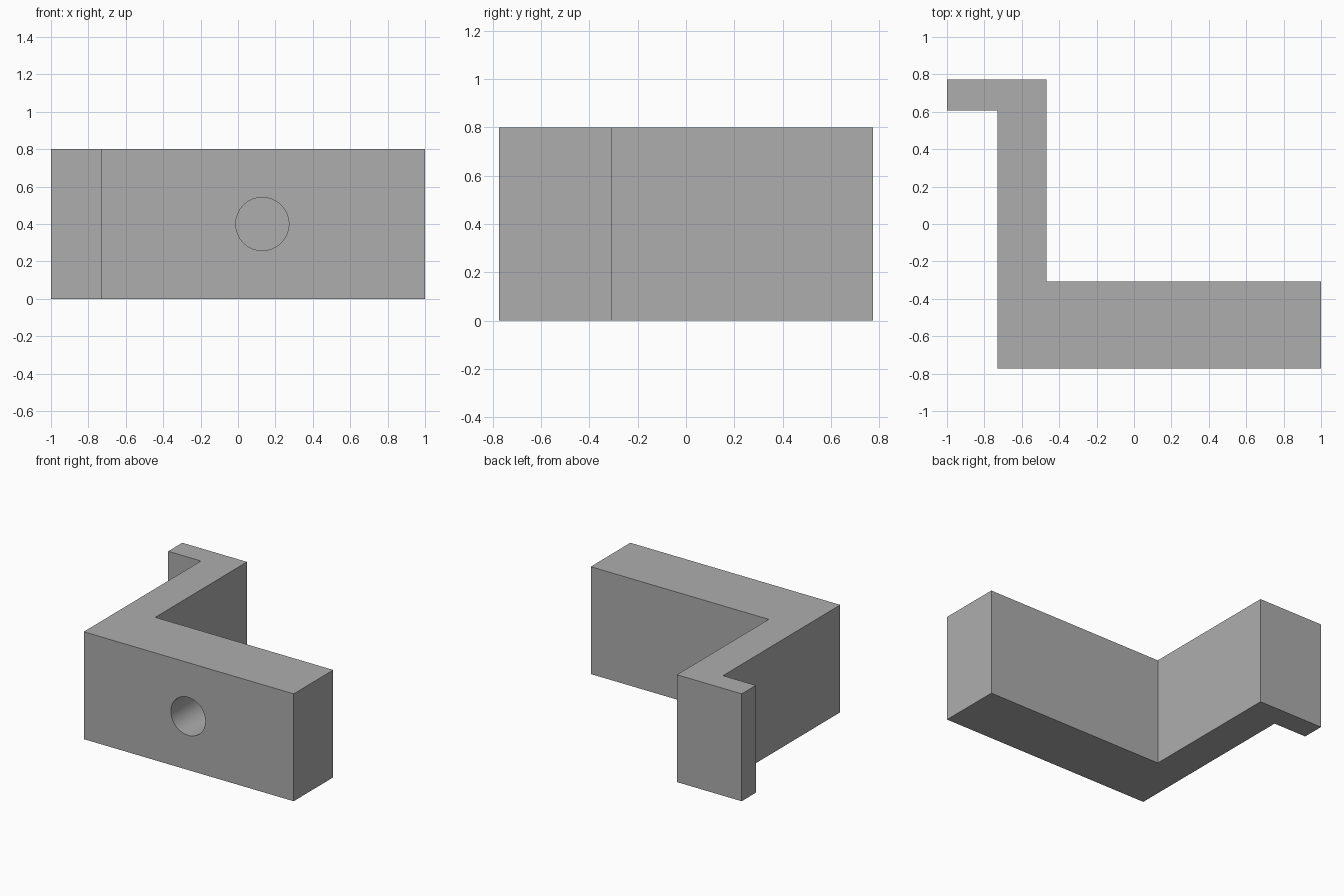
import bpy
import bmesh
import math
from mathutils import Matrix, Vector

default = bpy.data.objects.get("Cube")
if default:
    bpy.data.objects.remove(default, do_unlink=True)

HEIGHT = 0.8
FRONT = -0.773
HOLE_RADIUS = 0.142
HOLE_DEPTH = 0.37

grey = bpy.data.materials.new("plain grey")
grey.use_nodes = True
grey.diffuse_color = (0.42, 0.42, 0.42, 1)
grey.node_tree.nodes["Principled BSDF"].inputs["Base Color"].default_value = grey.diffuse_color


def add_object(name, bm):
    bmesh.ops.recalc_face_normals(bm, faces=bm.faces[:])
    mesh = bpy.data.meshes.new(name)
    bm.to_mesh(mesh)
    bm.free()
    mesh.materials.append(grey)
    obj = bpy.data.objects.new(name, mesh)
    bpy.context.collection.objects.link(obj)
    return obj


# Bracket: thick front block, side arm and short rear flange in one profile
profile = [(-0.73, FRONT), (1, FRONT), (1, -0.307), (-0.467, -0.307),
           (-0.467, 0.773), (-1, 0.773), (-1, 0.607), (-0.73, 0.607)]
bm = bmesh.new()
base = bm.faces.new([bm.verts.new((x, y, 0)) for x, y in profile])
top = bmesh.ops.extrude_face_region(bm, geom=[base], use_keep_orig=True)
bmesh.ops.translate(bm, vec=Vector((0, 0, HEIGHT)),
                    verts=[v for v in top["geom"] if isinstance(v, bmesh.types.BMVert)])
bracket = add_object("bracket", bm)

# Blind round hole in the front face
bm = bmesh.new()
overshoot = 0.1
place = (Matrix.Translation((0.13, FRONT + (HOLE_DEPTH - overshoot) / 2, HEIGHT / 2))
         @ Matrix.Rotation(math.pi / 2, 4, "X"))
bmesh.ops.create_cone(bm, cap_ends=True, segments=64, radius1=HOLE_RADIUS,
                      radius2=HOLE_RADIUS, depth=HOLE_DEPTH + overshoot, matrix=place)
cutter = add_object("hole_cutter", bm)
cutter.hide_render = True

cut = bracket.modifiers.new("front hole", "BOOLEAN")
cut.operation = "DIFFERENCE"
cut.solver = "EXACT"
cut.object = cutter

# Apply the cut, remove the helper and smooth only the bore
for obj in bpy.context.selected_objects:
    obj.select_set(False)
bracket.select_set(True)
bpy.context.view_layer.objects.active = bracket
bpy.ops.object.modifier_apply(modifier=cut.name)
bpy.data.objects.remove(cutter, do_unlink=True)
bpy.ops.object.shade_smooth_by_angle(angle=math.radians(30))
